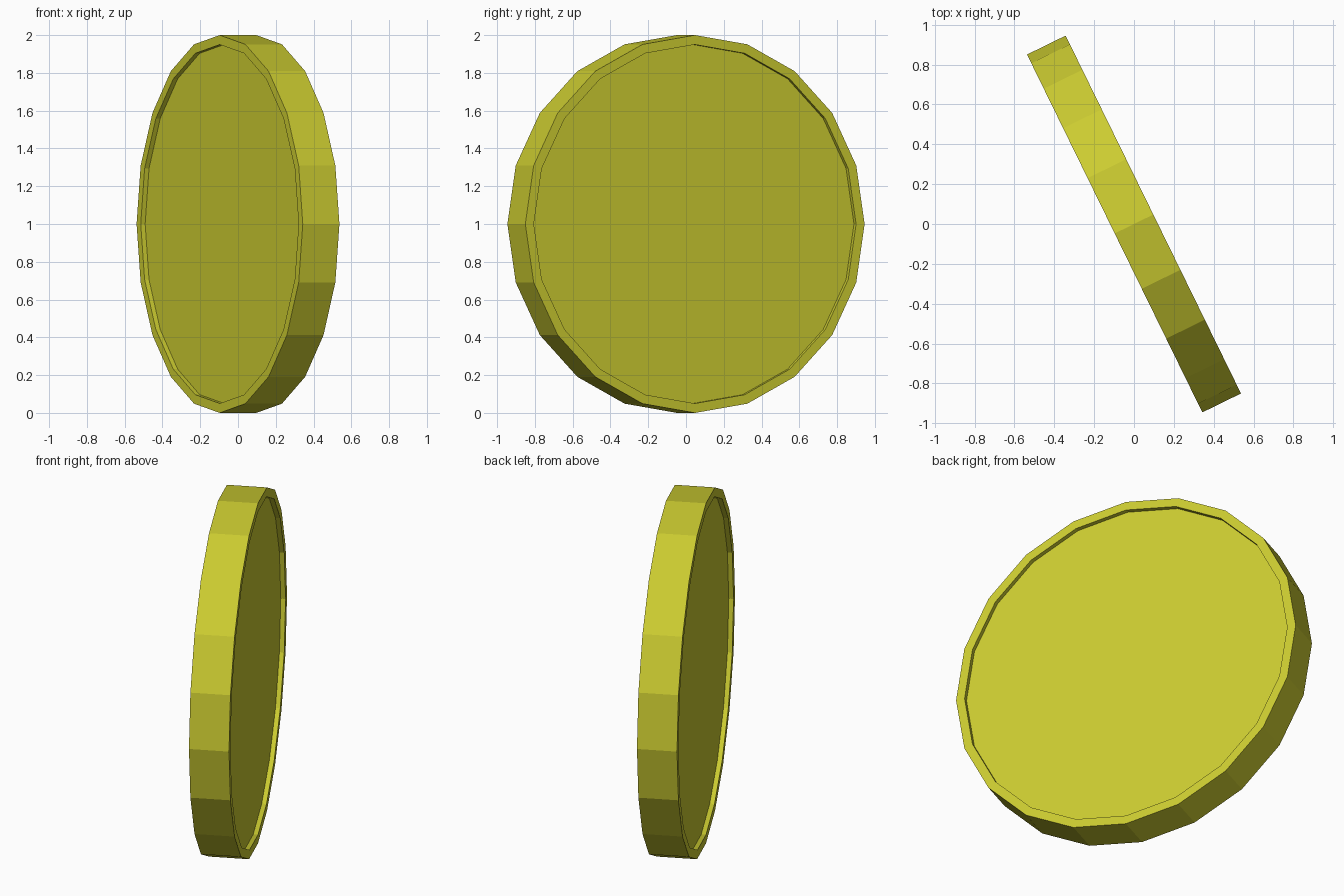
import bpy, bmesh
from math import radians
from mathutils import Matrix

if "Cube" in bpy.data.objects:
    bpy.data.objects.remove(bpy.data.objects["Cube"])

SIDES, RADIUS, THICK = 20, 1.0, 0.216
RIM, RECESS = 0.05, 0.026

# coin blank: 20-sided disc
bm = bmesh.new()
bmesh.ops.create_cone(bm, cap_ends=True, segments=SIDES,
                      radius1=RADIUS, radius2=RADIUS, depth=THICK)

# raised rim: scale-inset both faces, then sink them straight in
for face in [f for f in bm.faces if len(f.verts) == SIDES]:
    normal = face.normal.copy()
    for scale, sink in ((1 - RIM, 0), (1, RECESS)):
        face = bmesh.ops.extrude_discrete_faces(bm, faces=[face])["faces"][0]
        for v in face.verts:
            v.co.x *= scale
            v.co.y *= scale
            v.co -= normal * sink

# stand the coin on its edge and turn it
bm.transform(Matrix.Translation((0, 0, RADIUS))
             @ Matrix.Rotation(radians(26.1), 4, 'Z')
             @ Matrix.Rotation(radians(90), 4, 'Y'))
bmesh.ops.recalc_face_normals(bm, faces=bm.faces)

mesh = bpy.data.meshes.new("coin")
bm.to_mesh(mesh)
bm.free()
coin = bpy.data.objects.new("coin", mesh)
bpy.context.collection.objects.link(coin)

# yellow gold
gold = bpy.data.materials.new("gold")
gold.diffuse_color = (0.6, 0.6, 0.03, 1)
gold.use_nodes = True
gold.node_tree.nodes["Principled BSDF"].inputs["Base Color"].default_value = gold.diffuse_color
mesh.materials.append(gold)
